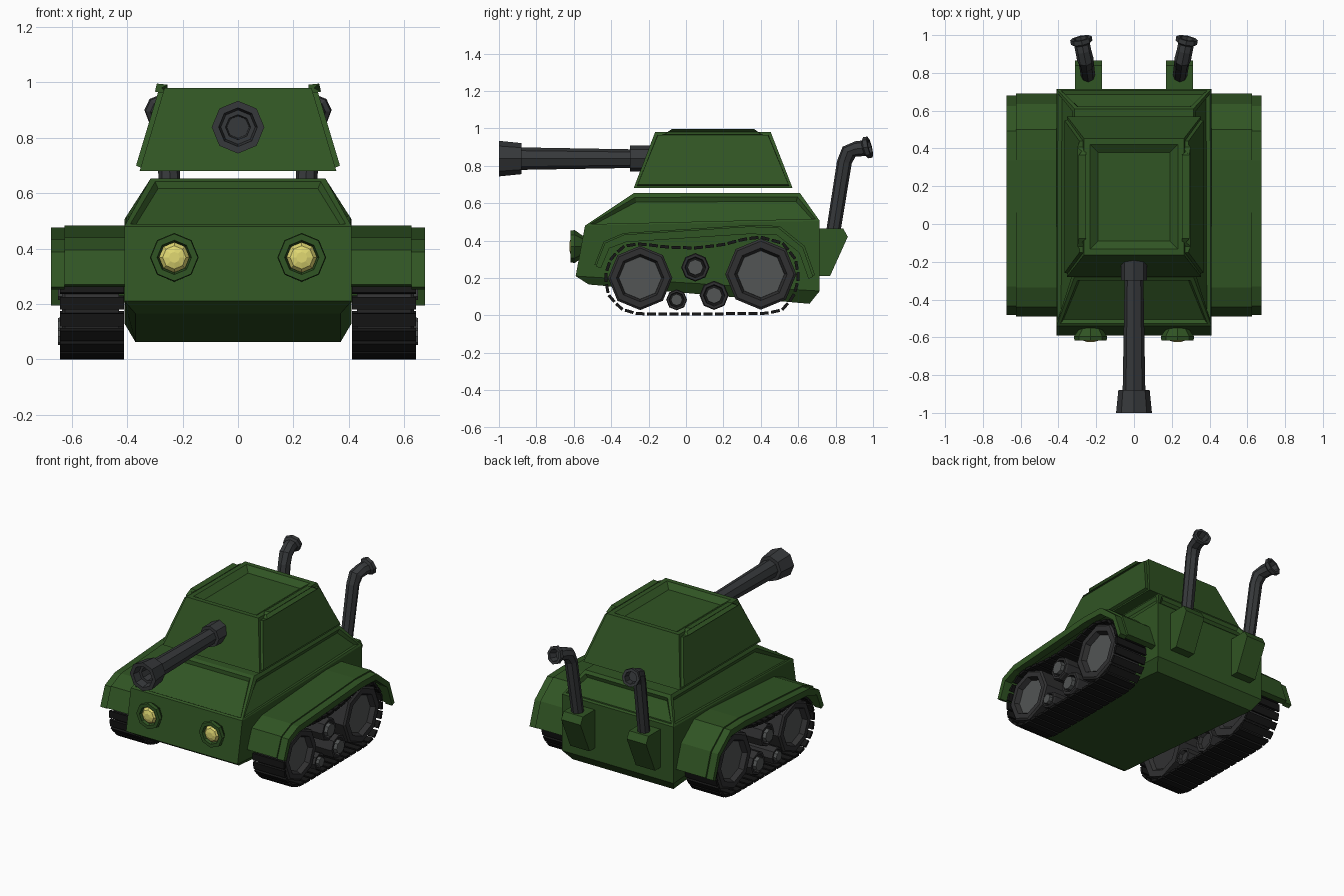
import bpy, bmesh, math
from mathutils import Vector

if "Cube" in bpy.data.objects:
    bpy.data.objects.remove(bpy.data.objects["Cube"])


def material(name, rgb):
    m = bpy.data.materials.new(name)
    m.diffuse_color = (*rgb, 1)
    m.use_nodes = True
    m.node_tree.nodes["Principled BSDF"].inputs["Base Color"].default_value = m.diffuse_color
    return m


GREEN = material("green_paint", (0.03, 0.09, 0.017))
METAL = material("gun_metal", (0.037, 0.04, 0.043))
RUBBER = material("track_black", (0.008, 0.008, 0.008))
RIM = material("wheel_dark", (0.03, 0.03, 0.031))
HUB = material("hub_grey", (0.085, 0.09, 0.09))
GLASS = material("lamp_yellow", (0.75, 0.69, 0.17))


def finish(bm, name, mat, mirror=False):
    bmesh.ops.recalc_face_normals(bm, faces=bm.faces)
    me = bpy.data.meshes.new(name)
    bm.to_mesh(me)
    bm.free()
    me.materials.append(mat)
    ob = bpy.data.objects.new(name, me)
    bpy.context.collection.objects.link(ob)
    if mirror:
        ob.modifiers.new("mirror", "MIRROR").use_mirror_merge = False
    return ob


def loft(rings):
    """Skin closed rings of points and cap both ends."""
    bm = bmesh.new()
    vs = [[bm.verts.new(p) for p in r] for r in rings]
    n = len(rings[0])
    for a, b in zip(vs, vs[1:]):
        for i in range(n):
            j = (i + 1) % n
            bm.faces.new((a[i], a[j], b[j], b[i]))
    bm.faces.new(vs[0])
    bm.faces.new(vs[-1])
    bmesh.ops.recalc_face_normals(bm, faces=bm.faces)
    return bm


def tube(stations, sides=8):
    """Skin polygons given as (centre, radius, direction)."""
    rings = []
    for c, r, d in stations:
        d = Vector(d).normalized()
        side = d.cross(Vector((0, 0, 1)))
        side = side.normalized() if side.length > 1e-4 else Vector((1, 0, 0))
        up = side.cross(d)
        rings.append([Vector(c) + r * (math.cos(a) * up + math.sin(a) * side)
                      for a in (2 * math.pi * i / sides for i in range(sides))])
    return loft(rings)


def extrude(profile, x0, x1):
    return loft([[(x, y, z) for y, z in profile] for x in (x0, x1)])


def rect(x, front, back):
    return [(-x, *front), (x, *front), (x, *back), (-x, *back)]


def panel(bm, test, border, slope, depth):
    """Raised or sunken panel on the faces that pass the test."""
    faces = [f for f in bm.faces if test(f)]
    bmesh.ops.inset_individual(bm, faces=faces, thickness=border)
    bmesh.ops.inset_individual(bm, faces=faces, thickness=slope, depth=depth)


# Hull with sunken panels around the upper slopes
bm = loft([rect(0.37, (-0.52, 0.165), (0.66, 0.062)),
           rect(0.41, (-0.59, 0.21), (0.715, 0.13)),
           rect(0.41, (-0.54, 0.48), (0.715, 0.505)),
           rect(0.315, (-0.28, 0.653), (0.61, 0.653))])
panel(bm, lambda f: f.calc_center_median().z > 0.52 and f.normal.z < 0.95,
      0.027, 0.018, -0.02)
finish(bm, "hull", GREEN)

# Turret with raised side plates and sunken roof hatch
bm = loft([rect(0.355, (-0.28, 0.68), (0.57, 0.68)),
           rect(0.265, (-0.165, 0.98), (0.453, 0.98))])
panel(bm, lambda f: abs(f.normal.x) > 0.7, 0.022, 0.004, 0.018)
panel(bm, lambda f: f.normal.z > 0.95, 0.045, 0.06, -0.03)
finish(bm, "turret", GREEN)

# Gun: collar, barrel, flared muzzle and bore
GUN = [(-0.18, 0.07), (-0.30, 0.07), (-0.30, 0.05), (-0.88, 0.06),
       (-0.88, 0.083), (-1.0, 0.095), (-1.0, 0.07), (-0.95, 0.062),
       (-0.95, 0.045), (-0.80, 0.04)]
finish(tube([((0, y, 0.838), r, (0, -1, 0)) for y, r in GUN]), "gun", METAL)

# Headlights
LAMP = [(-0.53, 0.05), (-0.555, 0.06), (-0.595, 0.088), (-0.618, 0.085),
        (-0.618, 0.062), (-0.59, 0.055)]
LENS = [(-0.58, 0.055), (-0.60, 0.055), (-0.617, 0.042), (-0.624, 0.02)]
for name, prof, mat in (("headlight_housing", LAMP, GREEN), ("headlight_lens", LENS, GLASS)):
    finish(tube([((0.23, y, 0.368), r, (0, -1, 0)) for y, r in prof]), name, mat, True)

# Exhaust boxes and bent pipes
finish(extrude([(0.70, 0.21), (0.77, 0.21), (0.865, 0.42), (0.84, 0.465), (0.70, 0.465)],
               0.17, 0.312), "exhaust_box", GREEN, True)
up, bend, out = (0.01, 0.17, 1), (0.1, 0.6, 0.8), (0.2, 0.97, 0.25)
finish(tube([((0.243, 0.783, 0.42), 0.038, up), ((0.252, 0.847, 0.82), 0.04, up),
             ((0.258, 0.872, 0.875), 0.044, bend), ((0.268, 0.915, 0.89), 0.042, out),
             ((0.275, 0.95, 0.894), 0.042, out), ((0.277, 0.96, 0.896), 0.058, out),
             ((0.281, 0.983, 0.9), 0.058, out), ((0.281, 0.983, 0.9), 0.04, out),
             ((0.272, 0.935, 0.89), 0.034, out)]), "exhaust_pipe", METAL, True)

# Fenders: bent plate plus slightly lower outer lip
TOP = [(-0.49, 0.27), (-0.44, 0.395), (-0.335, 0.44), (0.34, 0.483),
       (0.5, 0.478), (0.635, 0.37), (0.69, 0.215)]
UNDER = [(0.655, 0.205), (0.605, 0.345), (0.485, 0.44), (0.34, 0.445),
         (-0.32, 0.402), (-0.41, 0.368), (-0.455, 0.262)]
finish(extrude(TOP + UNDER, 0.40, 0.626), "fender", GREEN, True)
finish(extrude([(y * 0.985, z - 0.008) for y, z in TOP] +
               [(y, z - 0.01) for y, z in UNDER], 0.626, 0.675), "fender_lip", GREEN, True)

# Wheels with recessed or raised hubs
WHEELS = [(-0.245, 0.2, 0.172), (0.40, 0.22, 0.19), (0.05, 0.257, 0.076),
          (-0.05, 0.083, 0.056), (0.15, 0.107, 0.078)]
for y, z, r in WHEELS:
    big = r > 0.1
    rim = [(0.45, 0.65), (0.43, 0.75), (0.43, 1), (0.625, 1), (0.635, 0.93),
           (0.635, 0.74), (0.60, 0.66)]
    hub = [(0.59, 0.68), (0.604, 0.66)] if big else [(0.59, 0.6), (0.65, 0.55)]
    for name, prof, mat in (("wheel_rim", rim, RIM), ("wheel_hub", hub, HUB)):
        finish(tube([((x, y, z), k * r, (1, 0, 0)) for x, k in prof]), name, mat, True)

# Tracks: separate plates spaced evenly along a closed loop
LOOP = [(0.4, 0.418), (0.52, 0.385), (0.585, 0.3), (0.603, 0.2), (0.575, 0.1),
        (0.515, 0.03), (0.43, 0.01), (0.1, 0.008), (-0.26, 0.008), (-0.35, 0.035),
        (-0.415, 0.11), (-0.433, 0.21), (-0.4, 0.31), (-0.33, 0.37), (-0.25, 0.383),
        (-0.1, 0.365), (0.05, 0.36), (0.2, 0.378), (0.31, 0.408)]
pts = [Vector((0, *p)) for p in LOOP]
pts.append(pts[0])
total = sum((b - a).length for a, b in zip(pts, pts[1:]))


def along(s):
    s %= total
    for a, b in zip(pts, pts[1:]):
        d = (b - a).length
        if s <= d:
            return a.lerp(b, s / d)
        s -= d
    return pts[0]


bm = bmesh.new()
COUNT = 42
pitch = total / COUNT
for i in range(COUNT):
    a, b = along(i * pitch), along(i * pitch + pitch * 0.78)
    n = (b - a).cross(Vector((1, 0, 0))).normalized() * 0.008
    ends = [[bm.verts.new(p + Vector((x, 0, 0))) for p in (a - n, b - n, b + n, a + n)]
            for x in (0.412, 0.643)]
    for f in ends:
        bm.faces.new(f)
    for k in range(4):
        j = (k + 1) % 4
        bm.faces.new((ends[0][k], ends[0][j], ends[1][j], ends[1][k]))
finish(bm, "track", RUBBER, True)
